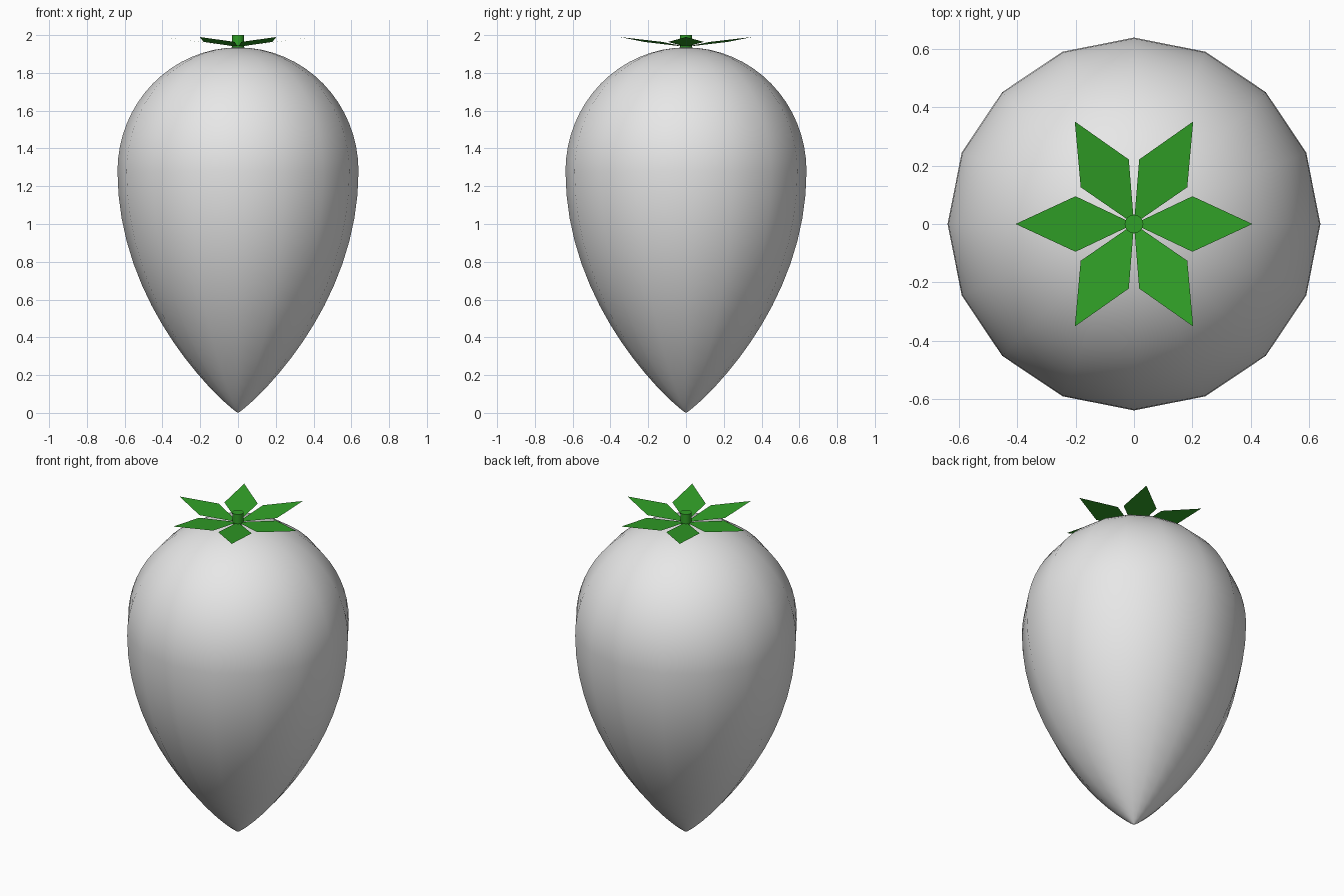
import bpy, bmesh, math
from mathutils import Matrix, Vector

if "Cube" in bpy.data.objects:
    bpy.data.objects.remove(bpy.data.objects["Cube"])


def material(name, rgb):
    mat = bpy.data.materials.new(name)
    mat.use_nodes = True
    mat.diffuse_color = (*rgb, 1)
    mat.node_tree.nodes["Principled BSDF"].inputs["Base Color"].default_value = (*rgb, 1)
    return mat


def finish(bm, name, mat, smooth=None):
    mesh = bpy.data.meshes.new(name)
    bm.to_mesh(mesh)
    bm.free()
    mesh.materials.append(mat)
    obj = bpy.data.objects.new(name, mesh)
    bpy.context.collection.objects.link(obj)
    if smooth:
        bpy.ops.object.select_all(action="DESELECT")
        obj.select_set(True)
        bpy.context.view_layer.objects.active = obj
        bpy.ops.object.shade_smooth_by_angle(angle=math.radians(smooth))
    return obj


pale_grey = material("pale grey", (0.8, 0.8, 0.8))
leaf_green = material("leaf green", (0.03, 0.35, 0.02))

SIDES, RINGS = 16, 32
RADIUS, WAIST, TOP = 0.638, 1.28, 1.935


# Fruit outline: domed shoulder above the widest ring, tapering to a round tip
def outline(i):
    a = math.pi * i / RINGS
    c = math.cos(a)
    if c >= 0:
        return RADIUS * math.sin(a), WAIST + (TOP - WAIST) * c
    t = 1 + c
    return RADIUS * (1 - (1 - t) ** 2) ** 0.9, WAIST * t


# Fruit body, turned around the vertical axis
bm = bmesh.new()
verts = [bm.verts.new((r, 0, z)) for r, z in map(outline, range(RINGS + 1))]
edges = [bm.edges.new(pair) for pair in zip(verts, verts[1:])]
bmesh.ops.spin(bm, geom=verts + edges, cent=(0, 0, 0), axis=(0, 0, 1),
               angle=math.tau, steps=SIDES, use_merge=False)
bmesh.ops.remove_doubles(bm, verts=bm.verts[:], dist=0.0005)
bmesh.ops.recalc_face_normals(bm, faces=bm.faces[:])
finish(bm, "fruit_body", pale_grey, 60)

# Six kite-shaped leaves rising outward from the crown
bm = bmesh.new()
kite = [(0, 0, 1.938), (0.2, -0.095, 1.964), (0.405, 0, 1.99), (0.2, 0.095, 1.964)]
for i in range(6):
    turn = Matrix.Rotation(math.tau * i / 6, 3, "Z")
    bm.faces.new([bm.verts.new(turn @ Vector(p)) for p in kite])
finish(bm, "crown_leaves", leaf_green)

# Short stem
bm = bmesh.new()
bmesh.ops.create_cone(bm, cap_ends=True, segments=16, radius1=0.032, radius2=0.032,
                      depth=0.07, matrix=Matrix.Translation((0, 0, 1.965)))
finish(bm, "stem", leaf_green, 30)
